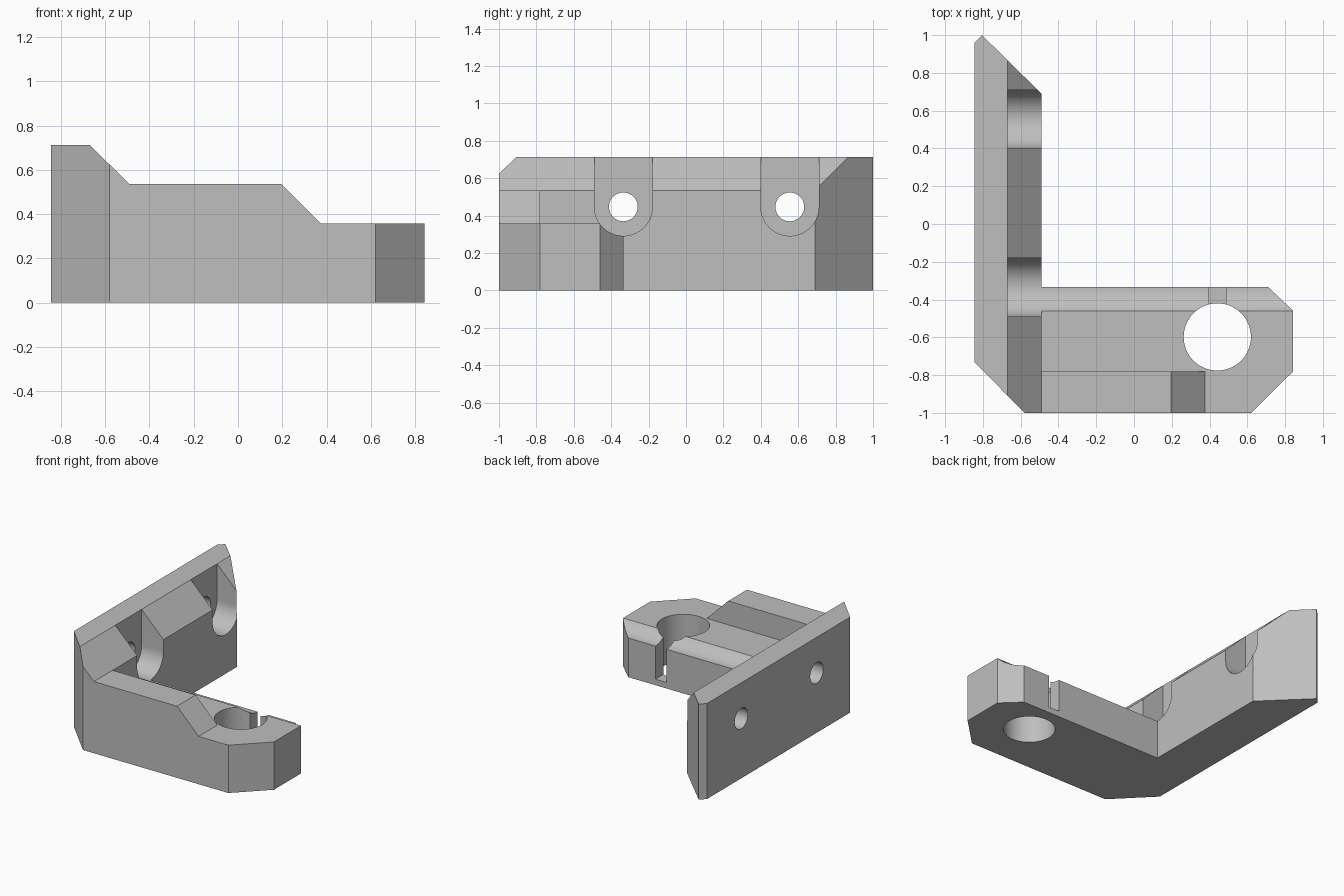
import bpy
from math import cos, sin, pi
from mathutils import Vector

cube = bpy.data.objects.get("Cube")
if cube:
    bpy.data.objects.remove(cube, do_unlink=True)

grey = bpy.data.materials.new("plain_grey")
grey.use_nodes = True
GREY = (0.52, 0.52, 0.52, 1)
grey.diffuse_color = GREY
grey.node_tree.nodes["Principled BSDF"].inputs["Base Color"].default_value = GREY

AXES = {
    "x": lambda a, b, d: (d, a, b),
    "y": lambda a, b, d: (a, d, b),
    "z": lambda a, b, d: (a, b, d),
}


def prism(name, outline, axis, start, end):
    """Extrude a 2D outline along an axis into a closed solid."""
    place = AXES[axis]
    n = len(outline)
    verts = [place(a, b, d) for d in (start, end) for a, b in outline]
    faces = [list(range(n))[::-1], list(range(n, 2 * n))]
    faces += [[i, (i + 1) % n, (i + 1) % n + n, i + n] for i in range(n)]
    area = sum(outline[i - 1][0] * outline[i][1] - outline[i][0] * outline[i - 1][1]
               for i in range(n))
    if (area < 0) != (axis == "y"):
        faces = [f[::-1] for f in faces]
    mesh = bpy.data.meshes.new(name)
    mesh.from_pydata(verts, [], faces)
    mesh.materials.append(grey)
    obj = bpy.data.objects.new(name, mesh)
    bpy.context.collection.objects.link(obj)
    return obj


def arc(cx, cy, r, start, end, steps):
    return [(cx + r * cos(start + (end - start) * i / steps),
             cy + r * sin(start + (end - start) * i / steps)) for i in range(steps + 1)]


def circle(cx, cy, r, steps=64):
    return arc(cx, cy, r, 0, 2 * pi, steps)[:-1]


def rect(a0, a1, b0, b1):
    return [(a0, b0), (a1, b0), (a1, b1), (a0, b1)]


def combine(body, tool, operation="DIFFERENCE"):
    mod = body.modifiers.new(tool.name, "BOOLEAN")
    mod.operation, mod.solver, mod.object = operation, "EXACT", tool
    bpy.context.view_layer.objects.active = body
    bpy.ops.object.modifier_apply(modifier=mod.name)
    bpy.data.objects.remove(tool, do_unlink=True)


# L-shaped plan, trimmed by the stepped front silhouette
plan = [(-0.845, 0.96), (-0.805, 1), (-0.49, 0.69), (-0.49, -0.333), (0.71, -0.333),
        (0.843, -0.46), (0.843, -0.78), (0.62, -1), (-0.58, -1), (-0.845, -0.73)]
silhouette = [(-1, -0.1), (1, -0.1), (1, 0.357), (0.375, 0.357), (0.197, 0.535),
              (-0.49, 0.535), (-0.67, 0.713), (-1, 0.713)]
bracket = prism("corner_bracket", plan, "z", 0, 1)
combine(bracket, prism("silhouette", silhouette, "y", -1.2, 1.2), "INTERSECT")

# Screw holes in the wall, each with a round-bottomed recess open at the top
SCREW_Z, RECESS = 0.447, 0.155
for y in (-0.335, 0.555):
    outline = arc(y, SCREW_Z, RECESS, pi, 2 * pi, 40) + [(y + RECESS, 1), (y - RECESS, 1)]
    combine(bracket, prism("screw_recess", outline, "x", -0.67, 1.2))
    combine(bracket, prism("screw_hole", circle(y, SCREW_Z, 0.077, 48), "x", -1, -0.6))

# Lowered deck of the arm behind its front rib
combine(bracket, prism("deck_cut", rect(-0.49, 1.2, -0.78, -0.4), "z", 0.357, 0.9))

# Rod hole and the narrow slit leading into it from the back
combine(bracket, prism("rod_hole", circle(0.441, -0.598, 0.178), "z", -0.2, 1))
combine(bracket, prism("slit", rect(0.396, 0.486, -0.6, -0.2), "z", 0.045, 1))

bpy.ops.object.select_all(action="DESELECT")
bracket.select_set(True)
bpy.context.view_layer.objects.active = bracket
bpy.ops.object.shade_smooth_by_angle(angle=pi / 6)
